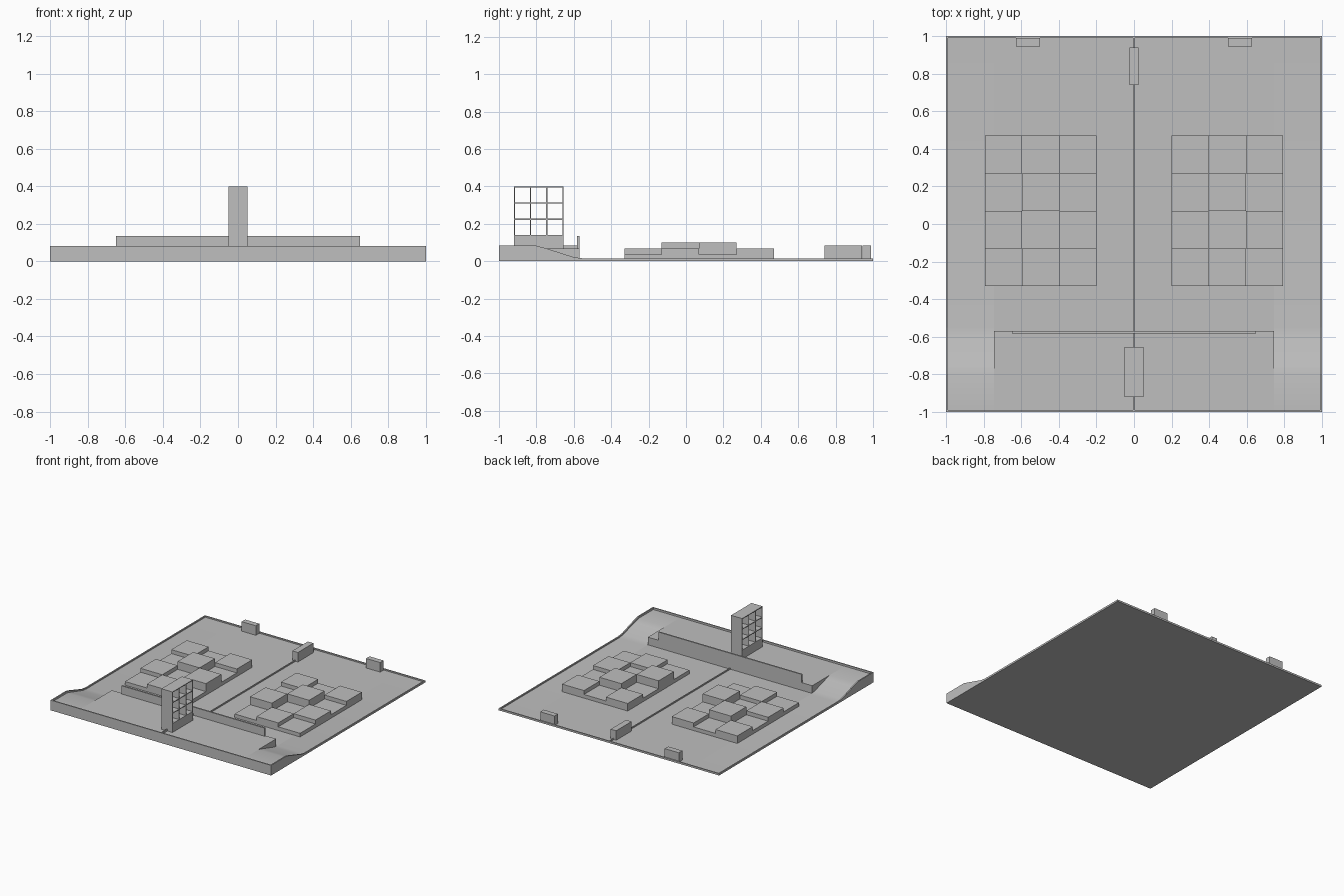
import bpy
import bmesh
import math

cube = bpy.data.objects.get("Cube")
if cube:
    bpy.data.objects.remove(cube, do_unlink=True)

grey = bpy.data.materials.new("plain grey")
grey.diffuse_color = (0.52, 0.52, 0.52, 1)
grey.use_nodes = True
grey.node_tree.nodes["Principled BSDF"].inputs["Base Color"].default_value = grey.diffuse_color

FLOOR, RIM, DECK, KERB = 0.005, 0.015, 0.068, 0.083
WALL_Y = -0.575


def make_object(name, bm):
    bmesh.ops.recalc_face_normals(bm, faces=bm.faces)
    mesh = bpy.data.meshes.new(name)
    bm.to_mesh(mesh)
    bm.free()
    mesh.materials.append(grey)
    obj = bpy.data.objects.new(name, mesh)
    bpy.context.collection.objects.link(obj)
    return obj


def add_box(bm, xs, ys, zs):
    made = bmesh.ops.create_cube(bm, size=1)["verts"]
    for v in made:
        v.co = [lo + (c + 0.5) * (hi - lo) for c, (lo, hi) in zip(v.co, (xs, ys, zs))]


def box(name, xs, ys, zs):
    bm = bmesh.new()
    add_box(bm, xs, ys, zs)
    return make_object(name, bm)


def strip(name, outline, x0, x1):
    """Extrude a (y, z) outline along x."""
    bm = bmesh.new()
    face = bm.faces.new([bm.verts.new((x0, y, z)) for y, z in outline])
    moved = bmesh.ops.extrude_face_region(bm, geom=[face])["geom"]
    verts = [g for g in moved if isinstance(g, bmesh.types.BMVert)]
    bmesh.ops.translate(bm, verts=verts, vec=(x1 - x0, 0, 0))
    return make_object(name, bm)


def ramp_outline(high, low):
    drop = high - low
    return [(-1, 0), (1, 0), (1, low), (-0.55, low), (-0.6, low + drop * 0.1),
            (-0.75, low + drop * 0.8), (-0.8, high), (-1, high)]


def step_outline(high, low):
    return [(-1, 0), (1, 0), (1, low), (WALL_Y, low), (WALL_Y, high), (-1, high)]


# Ground: raised deck in the middle, ramps down at both sides
strip("ground_middle", step_outline(DECK, FLOOR), -0.745, 0.745)
for side, s in (("left", 1), ("right", -1)):
    ramp = strip(side + "_ramp", ramp_outline(DECK, FLOOR), s * 0.745, s)
    bpy.ops.object.select_all(action="DESELECT")
    ramp.select_set(True)
    bpy.context.view_layer.objects.active = ramp
    bpy.ops.object.shade_smooth_by_angle(angle=math.radians(30))
    strip(side + "_rim", ramp_outline(KERB, RIM), s * 0.99, s)

# Low border walls and centre divider
box("front_rim", (-1, 1), (-1, -0.99), (0, KERB))
box("back_rim", (-1, 1), (0.99, 1), (0, RIM))
strip("centre_divider", step_outline(KERB, RIM), -0.004, 0.004)

# Retaining wall with a higher parapet
box("retaining_wall", (-0.745, 0.745), (-0.582, -0.57), (0, DECK))
box("parapet", (-0.65, 0.65), (-0.582, -0.57), (0, 0.135))

# Block clusters, heights listed from the inner column outwards, front to back
LOW, MID, TALL = 0.035, 0.067, 0.1
columns = [(LOW, TALL, LOW, MID), (MID, LOW, TALL, LOW), (LOW, MID, LOW, MID)]
for side, s in (("left", 1), ("right", -1)):
    bm = bmesh.new()
    for i, heights in enumerate(columns):
        x0 = 0.2 + i * 0.198
        for j, h in enumerate(heights):
            y0 = -0.33 + j * 0.2
            add_box(bm, sorted((s * x0, s * (x0 + 0.198))), (y0, y0 + 0.2), (0, h))
    make_object(side + "_block_cluster", bm)

# Small blocks along the back
for side, s in (("left", 1), ("right", -1)):
    box(side + "_back_block", sorted((s * 0.5, s * 0.628)), (0.945, 0.99), (0, KERB))
box("centre_back_block", (-0.025, 0.025), (0.74, 0.94), (0, KERB))

# Tower: solid base with an open grid of shelves
Y0, Y1, Z0, Z1, BAR = -0.92, -0.655, 0.135, 0.4, 0.006
box("tower_base", (-0.05, 0.05), (Y0, Y1), (FLOOR, Z0))
bm = bmesh.new()
for i in range(4):
    y = Y0 + i * (Y1 - Y0 - BAR) / 3
    z = Z0 + i * (Z1 - Z0 - BAR) / 3
    add_box(bm, (-0.05, 0.05), (y, y + BAR), (Z0, Z1))
    add_box(bm, (-0.05, 0.05), (Y0, Y1), (z, z + BAR))
make_object("tower_grid", bm)
